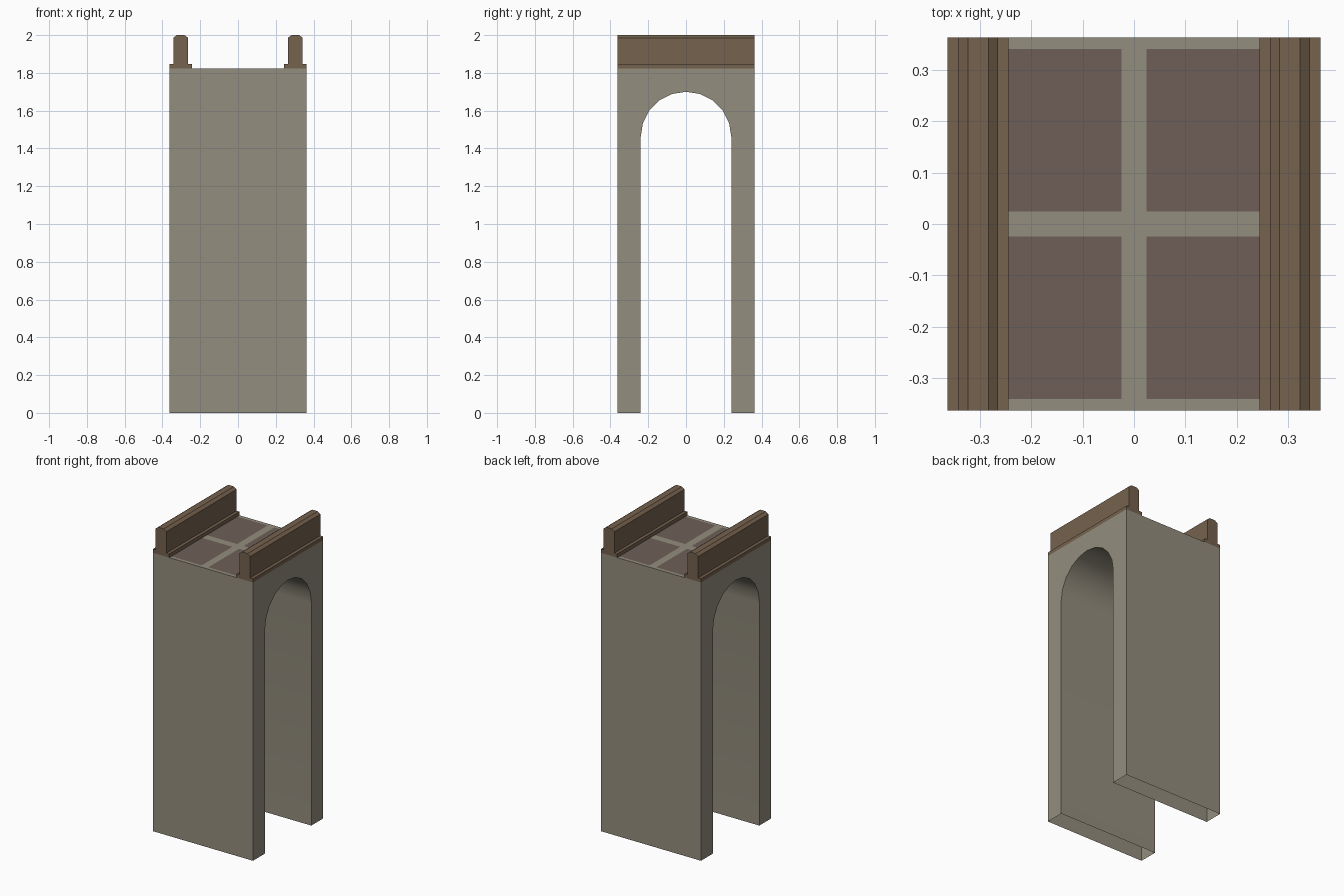
import bpy, bmesh, math

old = bpy.data.objects.get("Cube")
if old:
    bpy.data.objects.remove(old, do_unlink=True)

HALF = 0.363      # half width and depth of the tower
DECK = 1.822      # height of the deck
ARCH = 0.24       # arch radius
SPRING = 1.46     # height where the arch starts


def material(name, rgb):
    mat = bpy.data.materials.new(name)
    mat.use_nodes = True
    colour = (*rgb, 1)
    mat.diffuse_color = colour
    mat.node_tree.nodes["Principled BSDF"].inputs["Base Color"].default_value = colour
    return mat


stone = material("grey stone", (0.296, 0.270, 0.209))
wood = material("brown wood", (0.178, 0.122, 0.076))
paving = material("mauve paving", (0.156, 0.114, 0.098))


def finish(bm, name, mats):
    bmesh.ops.recalc_face_normals(bm, faces=bm.faces)
    mesh = bpy.data.meshes.new(name)
    for mat in mats:
        mesh.materials.append(mat)
    obj = bpy.data.objects.new(name, mesh)
    bpy.context.collection.objects.link(obj)
    return obj, mesh


def extrude_profile(points, direction):
    bm = bmesh.new()
    face = bm.faces.new([bm.verts.new(p) for p in points])
    result = bmesh.ops.extrude_face_region(bm, geom=[face], use_keep_orig=True)
    verts = [g for g in result["geom"] if isinstance(g, bmesh.types.BMVert)]
    bmesh.ops.translate(bm, verts=verts, vec=direction)
    bmesh.ops.recalc_face_normals(bm, faces=bm.faces)
    return bm


# Arched tower: one side profile extruded across the width
arc = [(ARCH * math.cos(math.pi * i / 10), SPRING + ARCH * math.sin(math.pi * i / 10))
       for i in range(11)]
outline = [(-HALF, 0), (-HALF, DECK), (HALF, DECK), (HALF, 0), (ARCH, 0)] + arc + [(-ARCH, 0)]
bm = extrude_profile([(-HALF, y, z) for y, z in outline], (2 * HALF, 0, 0))

# Deck paving: cut the top face into four panels framed by stone strips
for axis, cuts in enumerate([(-0.244, -0.024, 0.024, 0.244), (-0.341, -0.024, 0.024, 0.341)]):
    for cut in cuts:
        top = [f for f in bm.faces if f.normal.z > 0.9]
        geom = top + list({e for f in top for e in f.edges}) + list({v for f in top for v in f.verts})
        point, normal = [0, 0, 0], [0, 0, 0]
        point[axis], normal[axis] = cut, 1
        bmesh.ops.bisect_plane(bm, geom=geom, plane_co=point, plane_no=normal)
for f in bm.faces:
    c = f.calc_center_median()
    if f.normal.z > 0.9 and 0.024 < abs(c.x) < 0.244 and 0.024 < abs(c.y) < 0.341:
        f.material_index = 1

# The legs are hollow shells, open underneath
feet = [f for f in bm.faces if f.calc_center_median().z < 0.001]
bmesh.ops.delete(bm, geom=feet, context="FACES_ONLY")
tower, mesh = finish(bm, "arched_tower", [stone, paving])
bm.to_mesh(mesh)
bm.free()

bpy.ops.object.select_all(action="DESELECT")
tower.select_set(True)
bpy.context.view_layer.objects.active = tower
bpy.ops.object.shade_smooth_by_angle(angle=math.radians(30))

# Parapet rails: stepped base with a chamfered top, mirrored on both sides
CENTRE = 0.3035
half_profile = [(0.0595, DECK), (0.0595, 1.846), (0.039, 1.846), (0.039, 1.986), (0.02, 2.0)]
profile = half_profile + [(-x, z) for x, z in reversed(half_profile)]
for name, side in (("left_parapet", 1), ("right_parapet", -1)):
    bm = extrude_profile([(side * CENTRE + x, -HALF, z) for x, z in profile], (0, 2 * HALF, 0))
    rail, mesh = finish(bm, name, [wood])
    bm.to_mesh(mesh)
    bm.free()
